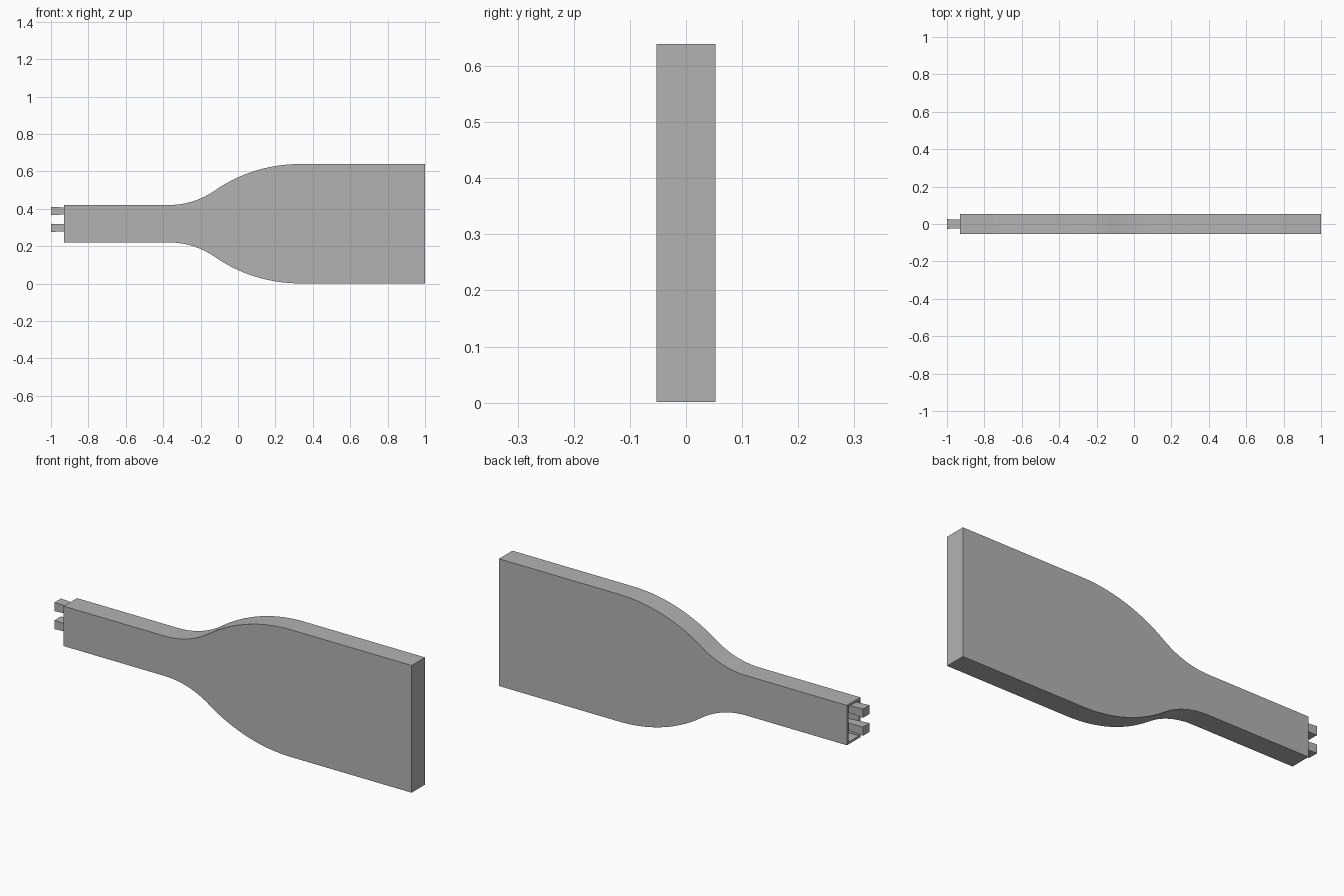
import bpy, bmesh, math

cube = bpy.data.objects.get("Cube")
if cube:
    bpy.data.objects.remove(cube)

grey = bpy.data.materials.new("plain grey")
grey.use_nodes = True
colour = (0.45, 0.45, 0.45, 1)
grey.diffuse_color = colour
grey.node_tree.nodes["Principled BSDF"].inputs["Base Color"].default_value = colour

MID = 0.32        # height of the centre line
HALF = 0.053      # half thickness of the body
END = -0.93       # open end of the neck


def finish(name, bm):
    bmesh.ops.recalc_face_normals(bm, faces=bm.faces)
    mesh = bpy.data.meshes.new(name)
    bm.to_mesh(mesh)
    bm.free()
    mesh.materials.append(grey)
    obj = bpy.data.objects.new(name, mesh)
    bpy.context.collection.objects.link(obj)
    return obj


def shoulder(steps=14):
    """Half width along the body: a hollow arc flowing into a rounded arc."""
    angle = math.radians(34.5)
    pts = [(END, 0.1)]
    for i in range(steps + 1):
        a = angle * i / steps
        pts.append((-0.37 + 0.43 * math.sin(a), 0.1 + 0.43 * (1 - math.cos(a))))
    for i in range(1, steps + 1):
        a = angle * (1 - i / steps)
        pts.append((0.33 - 0.8 * math.sin(a), 0.319 - 0.8 * (1 - math.cos(a))))
    pts.append((1, 0.319))
    return pts


# Paddle body: mirrored outline pushed through its thickness
half = shoulder()
outline = [(x, MID + h) for x, h in half] + [(x, MID - h) for x, h in reversed(half)]
bm = bmesh.new()
face = bm.faces.new([bm.verts.new((x, -HALF, z)) for x, z in outline])
pushed = bmesh.ops.extrude_face_region(bm, geom=[face])["geom"]
bmesh.ops.translate(bm, vec=(0, 2 * HALF, 0),
                    verts=[v for v in pushed if isinstance(v, bmesh.types.BMVert)])

# Socket sunk into the neck end
bm.normal_update()
bmesh.ops.recalc_face_normals(bm, faces=bm.faces)
end = min(bm.faces, key=lambda f: f.calc_center_median().x)
bmesh.ops.inset_region(bm, faces=[end], thickness=0.016)
bottom = bmesh.ops.extrude_face_region(bm, geom=[end])["geom"]
bmesh.ops.translate(bm, vec=(0.12, 0, 0),
                    verts=[v for v in bottom if isinstance(v, bmesh.types.BMVert)])
if end.is_valid:
    bmesh.ops.delete(bm, geom=[end], context="FACES")
body = finish("paddle_body", bm)
bpy.context.view_layer.objects.active = body
body.select_set(True)
bpy.ops.object.shade_smooth_by_angle(angle=math.radians(30))

# Two prongs, slightly thicker at the tip
for name, z in (("upper_prong", 0.388), ("lower_prong", 0.298)):
    bm = bmesh.new()
    bmesh.ops.create_cube(bm, size=1)
    for v in bm.verts:
        tip = v.co.x < 0
        size = 0.044 if tip else 0.028
        v.co = (-1 if tip else END + 0.12, v.co.y * (size + 0.008), z + v.co.z * size)
    finish(name, bm)
